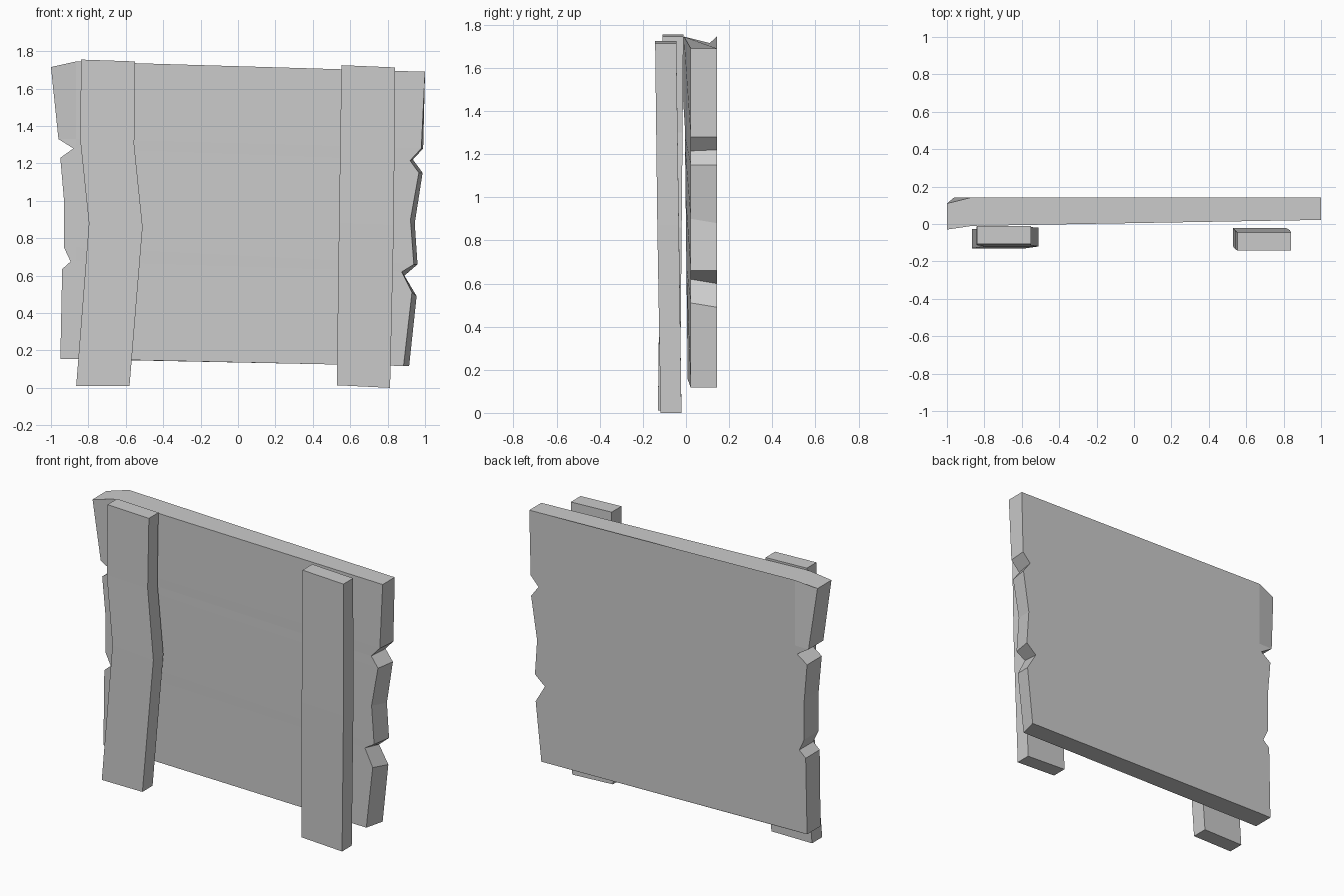
import bpy, bmesh
from mathutils import Vector

if "Cube" in bpy.data.objects:
    bpy.data.objects.remove(bpy.data.objects["Cube"])


def loft(name, rings):
    """Skin a stack of equal-length point rings into a closed solid."""
    bm = bmesh.new()
    loops = [[bm.verts.new(p) for p in ring] for ring in rings]
    n = len(loops[0])
    for a, b in zip(loops, loops[1:]):
        for i in range(n):
            j = (i + 1) % n
            bm.faces.new((a[i], a[j], b[j], b[i]))
    bm.faces.new(loops[0])
    bm.faces.new(loops[-1])
    bmesh.ops.recalc_face_normals(bm, faces=bm.faces)
    mesh = bpy.data.meshes.new(name)
    bm.to_mesh(mesh)
    bm.free()
    obj = bpy.data.objects.new(name, mesh)
    bpy.context.collection.objects.link(obj)
    return obj


# Sign board: ragged side profiles, paired row by row from top to bottom
left = [(-1.0, 1.715), (-.96, 1.33), (-.88, 1.28), (-.95, 1.23), (-.93, 1.0),
        (-.93, .75), (-.895, .675), (-.94, .635), (-.95, .155)]
right_front = [(1.0, 1.69), (.98, 1.28), (.92, 1.215), (.967, 1.15), (.922, .9),
               (.94, .66), (.875, .62), (.93, .51), (.885, .117)]
right_back = [(1.0, 1.69), (.99, 1.28), (.935, 1.22), (.987, 1.15), (.945, .88),
              (.96, .66), (.89, .60), (.955, .49), (.915, .117)]
inner_x, back_y = -.865, .143

rings = []
for i, (l, f, b) in enumerate(zip(left, right_front, right_back)):
    t = (l[1] - .155) / 1.56
    bend = .033 if i == 0 else 0          # top-left corner curls forward
    front_y = .008 - .018 * t
    inner_z = l[1] + (.03 if i == 0 else 0)
    rings.append([
        (l[0], front_y - bend * .6, l[1]),
        (inner_x, front_y, inner_z),
        (f[0], .022, f[1]),
        (b[0], back_y, b[1]),
        (inner_x, back_y, inner_z),
        (l[0], back_y - bend, l[1]),
    ])
loft("sign_board", rings)


# Posts: each row is left x, right x, front y, back y, left z, right z
def post(name, rows):
    loft(name, [[(x0, y0, z0), (x1, y0, z1), (x1, y1, z1), (x0, y1, z0)]
                for x0, x1, y0, y1, z0, z1 in rows])


post("left_post", [(-.84, -.55, -.108, -.012, 1.755, 1.745),
                   (-.842, -.555, -.113, -.016, 1.31, 1.30),
                   (-.797, -.51, -.12, -.02, .88, .86),
                   (-.865, -.58, -.13, -.028, .01, .01)])
post("right_post", [(.553, .84, -.143, -.045, 1.725, 1.713),
                    (.54, .833, -.133, -.033, .88, .87),
                    (.528, .813, -.118, -.021, .014, 0)])
